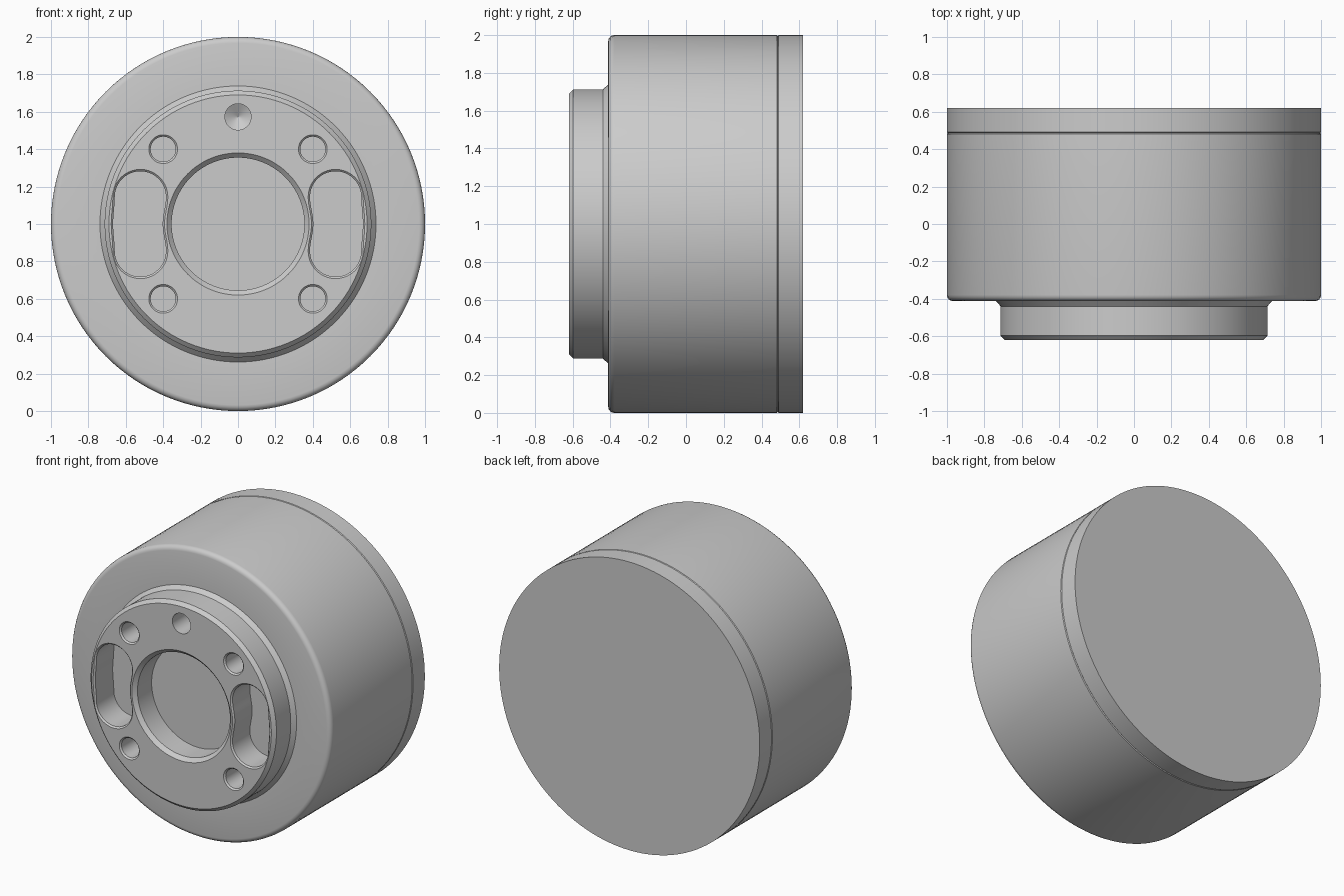
import bpy, bmesh
from math import cos, sin, pi
from mathutils import Vector

if "Cube" in bpy.data.objects:
    bpy.data.objects.remove(bpy.data.objects["Cube"])

CZ = 1.0       # height of the turning axis
FRONT = -0.62  # y of the hub face


def loft(name, rings):
    """Skin a list of equal-length vertex rings and cap both ends."""
    bm = bmesh.new()
    loops = [[bm.verts.new(p) for p in ring] for ring in rings]
    n = len(loops[0])
    for a, b in zip(loops, loops[1:]):
        for i in range(n):
            j = (i + 1) % n
            bm.faces.new((a[i], a[j], b[j], b[i]))
    bm.faces.new(loops[0])
    bm.faces.new(loops[-1])
    bmesh.ops.recalc_face_normals(bm, faces=bm.faces)
    me = bpy.data.meshes.new(name)
    bm.to_mesh(me)
    bm.free()
    ob = bpy.data.objects.new(name, me)
    bpy.context.collection.objects.link(ob)
    return ob


def circle(r, y, n, x=0.0, z=CZ):
    return [(x + r * cos(2 * pi * i / n), y, z + r * sin(2 * pi * i / n)) for i in range(n)]


def lathe(name, profile, n=128, x=0.0, z=CZ):
    return loft(name, [circle(r, y, n, x, z) for r, y in profile])


def kidney(side):
    """Slot outline: two round ends, bowed outside, waisted inside."""
    cx, cz, r = 0.522, 0.145, 0.137
    pts = [(cx + r * cos(pi * i / 20), cz + r * sin(pi * i / 20)) for i in range(21)]
    for i in range(1, 12):
        z = cz * (1 - i / 6)
        pts.append((cx - r + 0.018 * (0.5 + 0.5 * cos(pi * z / cz)), z))
    pts += [(cx - r * cos(pi * i / 20), -cz - r * sin(pi * i / 20)) for i in range(21)]
    for i in range(1, 8):
        z = cz * (i / 4 - 1)
        pts.append((cx + r + 0.009 * (0.5 + 0.5 * cos(pi * z / cz)), z))
    pts = [Vector(p) for p in pts]
    n = len(pts)

    def ring(offset, y):
        out = []
        for i, p in enumerate(pts):
            t = (pts((i + 1) % n) if callable(pts) else pts[(i + 1) % n]) - pts[i - 1]
            q = p + Vector((t.y, -t.x)).normalized() * offset
            out.append((side * q.x, y, CZ + q.y))
        return out

    return loft("slot_cutter", [ring(0.02, FRONT - 0.01), ring(0, FRONT + 0.01), ring(0, FRONT + 0.2)])


# Main body with front hub, flared neck and blind centre bore
body = lathe("housing_body", [
    (0.355, -0.44), (0.355, -0.595), (0.38, FRONT), (0.69, FRONT), (0.713, -0.597),
    (0.713, -0.44), (0.738, -0.412), (0.968, -0.412), (0.98, -0.4095), (0.991, -0.402),
    (0.998, -0.391), (1.0, -0.379), (1.0, 0.481), (0.995, 0.486)])

# Rear cover plate, meeting the body at a fine seam
cover = lathe("rear_cover", [(0.995, 0.486), (1.0, 0.491), (1.0, 0.62)])

# Cutters: kidney slots, four bolt holes, and a conical-ended pin hole
cutters = [kidney(s) for s in (-1, 1)]
hole = [(0.087, FRONT - 0.01), (0.067, FRONT + 0.01), (0.067, FRONT + 0.2)]
for x in (-0.4, 0.4):
    for z in (-0.4, 0.4):
        cutters.append(lathe("bolt_hole_cutter", hole, 40, x, CZ + z))
pin = [(0.07, FRONT - 0.02), (0.07, FRONT + 0.16), (0.001, FRONT + 0.2)]
cutters.append(lathe("pin_hole_cutter", pin, 40, 0, CZ + 0.573))

bpy.context.view_layer.objects.active = body
for c in cutters:
    c.hide_render = True
    m = body.modifiers.new("cut", "BOOLEAN")
    m.operation, m.solver, m.object = "DIFFERENCE", "EXACT", c
    bpy.ops.object.modifier_apply(modifier=m.name)
for c in cutters:
    bpy.data.objects.remove(c, do_unlink=True)

# Smooth curved walls, crisp rims
for ob in (body, cover):
    bpy.ops.object.select_all(action="DESELECT")
    ob.select_set(True)
    bpy.context.view_layer.objects.active = ob
    bpy.ops.object.shade_smooth_by_angle(angle=pi / 6)
